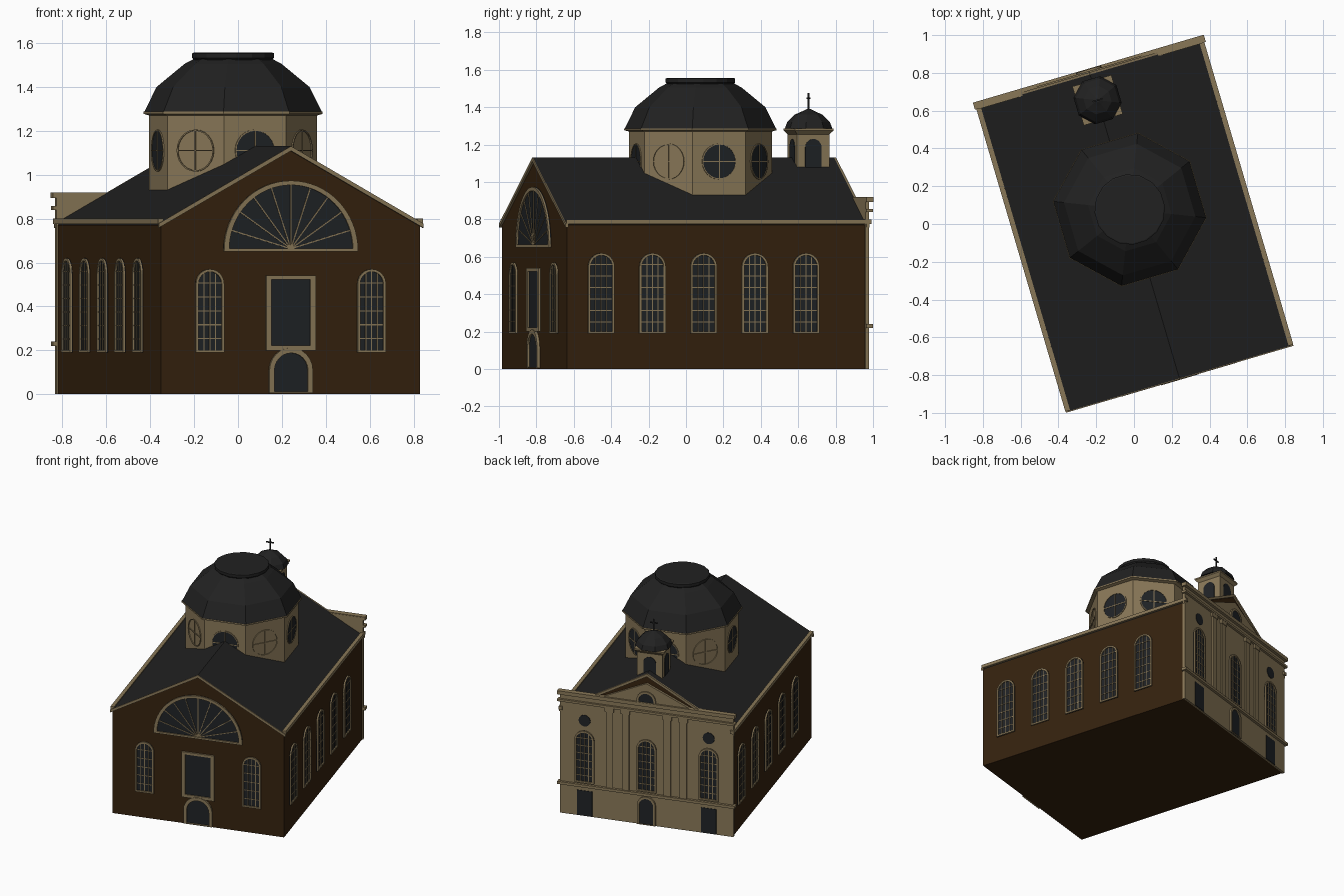
import bpy, bmesh
from math import sin, cos, pi, radians, sqrt
from mathutils import Matrix, Vector

cube = bpy.data.objects.get("Cube")
if cube:
    bpy.data.objects.remove(cube)

TURN = Matrix.Rotation(radians(16.4), 4, 'Z')   # the building stands at an angle


def material(name, rgb):
    m = bpy.data.materials.new(name)
    m.use_nodes = True
    m.diffuse_color = (*rgb, 1)
    m.node_tree.nodes["Principled BSDF"].inputs["Base Color"].default_value = (*rgb, 1)
    return m


STONE = material("tan stone", (0.25, 0.187, 0.097))
BRICK = material("brown brick", (0.036, 0.016, 0.0045))
ROOF = material("dark roof", (0.0155, 0.0155, 0.0155))
GLASS = material("dark glass", (0.014, 0.0165, 0.019))

parts = {}   # part name -> (bmesh, material)


def add(name, mat, verts, faces):
    bm = parts.setdefault(name, (bmesh.new(), mat))[0]
    vs = [bm.verts.new(TURN @ Vector(v)) for v in verts]
    for f in faces:
        bm.faces.new([vs[i] for i in f])


def wall(deg, dist, v=0):
    """Plane whose normal points to deg: maps (sideways, up, outward)."""
    a = radians(deg)
    n, s = Vector((cos(a), sin(a), 0)), Vector((-sin(a), cos(a), 0))
    return lambda p, q, d: Vector((0, v, q)) + s * p + n * (dist + d)


def plate(name, mat, w, pts, d0, d1):
    n = len(pts)
    verts = [w(p, q, d) for d in (d0, d1) for p, q in pts]
    faces = [range(n), range(n, 2 * n)]
    faces += [(i, (i + 1) % n, n + (i + 1) % n, n + i) for i in range(n)]
    add(name, mat, verts, faces)


def rect(p0, p1, q0, q1):
    return [(p0, q0), (p1, q0), (p1, q1), (p0, q1)]


def bar(name, mat, w, p0, p1, q0, q1, d0, d1):
    plate(name, mat, w, rect(p0, p1, q0, q1), d0, d1)


def band(name, mat, w, outer, inner, d0, d1):
    n = len(outer)
    verts = [w(p, q, d) for d in (d0, d1) for ring in (outer, inner) for p, q in ring]
    faces = []
    for i in range(n):
        j = (i + 1) % n
        for a, b in ((0, 1), (2, 3), (0, 2), (1, 3)):
            faces.append((a * n + i, a * n + j, b * n + j, b * n + i))
    add(name, mat, verts, faces)


def arch(c, r, z0, top, steps=12):
    arc = [(c + r * cos(pi * i / steps), top - r + r * sin(pi * i / steps)) for i in range(steps + 1)]
    return [(c - r, z0), (c + r, z0)] + arc


def circle(c, z, r, n=24):
    return [(c + r * cos(2 * pi * i / n), z + r * sin(2 * pi * i / n)) for i in range(n)]


def lathe(name, mat, profile, n, v):
    """Polygonal turned solid with flat sides towards the main axes."""
    verts = [(r * cos(2 * pi * (i + .5) / n), v + r * sin(2 * pi * (i + .5) / n), z)
             for r, z in profile for i in range(n)]
    last = (len(profile) - 1) * n
    faces = [range(n), range(last, last + n)]
    faces += [(k * n + i, k * n + (i + 1) % n, (k + 1) * n + (i + 1) % n, (k + 1) * n + i)
              for k in range(len(profile) - 1) for i in range(n)]
    add(name, mat, verts, faces)


def window(name, w, c, r, z0, top, cols=4, rows=7):
    """Round-headed window with frame and glazing bars."""
    t, b = 0.012, 0.0025
    plate(name + "_glass", GLASS, w, arch(c, r, z0, top), -.01, .003)
    band(name + "_frames", STONE, w, arch(c, r, z0, top), arch(c, r - t, z0 + t, top - t), -.01, .011)
    r -= t
    spring = top - t - r
    for i in range(1, cols):
        x = -r + 2 * r * i / cols
        bar(name + "_bars", STONE, w, c + x - b, c + x + b, z0, spring + sqrt(r * r - x * x), 0, .006)
    for i in range(1, rows):
        z = z0 + (top - z0) * i / rows
        h = sqrt(r * r - max(0, z - spring) ** 2)
        bar(name + "_bars", STONE, w, c - h, c + h, z - b, z + b, 0, .006)


front, back = wall(-90, .845), wall(90, .838)
right, left = wall(0, .615), wall(180, .615)
axis = wall(-90, 0)

# Brick body with gables, and the roof
plate("brick_walls", BRICK, axis, [(-.615, 0), (.615, 0), (.615, .77), (0, 1.114), (-.615, .77)], -.825, .845)
plate("roof", ROOF, axis, [(-.612, .787), (0, 1.13), (.612, .787), (.612, .77), (0, 1.113), (-.612, .77)], -.825, .852)
for end in (wall(-90, .845), wall(90, .825)):
    plate("gable_trim", STONE, end, [(-.628, .778), (0, 1.13), (.628, .778), (.628, .758), (0, 1.109), (-.628, .758)], -.005, .012)
for side in (left, right):
    bar("eaves_cornice", STONE, side, -.85, .85, .776, .8, -.012, .014)

# Five tall windows on each long side
for k in range(5):
    for name, w in (("right_side_window", right), ("left_side_window", left)):
        window(name, w, -.655 + .2855 * k, .073, .19, .62)

# Front: windows, framed panel, arched door and fan light
for c in (-.384, .384):
    window("front_window", front, c, .067, .19, .57, 4, 6)
plate("front_panel", GLASS, front, rect(-.1, .1, .21, .53), -.01, .004)
band("front_panel_frame", STONE, front, rect(-.117, .117, .2, .54), rect(-.092, .092, .222, .522), -.01, .012)
plate("front_door", GLASS, front, arch(0, .09, .005, .195), -.01, .005)
band("front_door_frame", STONE, front, arch(0, .103, .005, .212), arch(0, .08, .012, .188), -.01, .015)
fan, hub = .318, .655
plate("fan_light_glass", GLASS, front, arch(0, fan, hub, hub + fan, 32), -.01, .004)
band("fan_light_frame", STONE, front, arch(0, fan, hub - .004, hub + fan, 32),
     arch(0, fan - .024, hub + .01, hub + fan - .02, 32), -.01, .013)
for i in range(1, 10):
    a = pi * i / 10
    dx, dz, b = cos(a), sin(a), .0028
    plate("fan_light_bars", STONE, front,
          [(-dz * b, hub + .008 + dx * b), (dz * b, hub + .008 - dx * b),
           (dx * .3 + dz * b, hub + dz * .3 - dx * b), (dx * .3 - dz * b, hub + dz * .3 + dx * b)], 0, .008)

# Stone back facade with mouldings and pilasters
bar("back_facade", STONE, back, -.622, .622, 0, .915, -.022, 0)
for z0, z1, out in ((.22, .24, .018), (.84, .857, .016), (.893, .92, .019)):
    bar("facade_mouldings", STONE, back, -.637, .637, z0, z1, -.02, out)
for u in (-.265, -.15, .15, .265):
    bar("facade_pilasters", STONE, back, u - .025, u + .025, .24, .82, 0, .01)
    bar("facade_pilasters", STONE, back, u - .032, u + .032, .81, .84, 0, .014)
plate("facade_pediment", STONE, back, [(-.33, .91), (.33, .91), (0, 1.06)], -.015, .006)
plate("pediment_lunette", GLASS, back, arch(0, .055, .92, .99), 0, .012)
band("pediment_lunette_frame", STONE, back, arch(0, .068, .92, 1.003), arch(0, .053, .922, .988), 0, .016)
for c in (-.445, 0, .445):
    window("facade_window", back, c, .07, .25, .64, 4, 7)
    if c:
        plate("facade_round_windows", GLASS, back, circle(c, .715, .042), -.01, .004)
        plate("facade_side_doors", GLASS, back, rect(c - .055, c + .055, .003, .19), -.01, .004)
plate("facade_main_door", GLASS, back, arch(0, .052, .003, .2), -.01, .006)
band("facade_main_door_frame", STONE, back, arch(0, .066, .003, .214), arch(0, .05, .006, .198), -.01, .014)

# Eight-sided drum with dome and cap
MID = .08
lathe("drum", STONE, [(.385, .85), (.385, 1.27), (.41, 1.277), (.41, 1.287)], 8, MID)
lathe("dome", ROOF, [(.407, 1.286), (.35, 1.4), (.222, 1.505), (.175, 1.53)], 8, MID)
lathe("dome_cap", ROOF, [(.175, 1.52), (.187, 1.532), (.187, 1.553), (.18, 1.556)], 16, MID)
for deg in range(0, 360, 45):
    w = wall(deg, .3557, MID)
    if deg not in (135, 225, 315):   # three of the round openings are blind
        plate("drum_window_glass", GLASS, w, circle(0, 1.11, .092), -.01, .003)
    band("drum_window_rings", STONE, w, circle(0, 1.11, .096), circle(0, 1.11, .09), -.01, .006)
    bar("drum_window_bars", STONE, w, -.003, .003, 1.02, 1.2, 0, .006)
    bar("drum_window_bars", STONE, w, -.09, .09, 1.107, 1.113, 0, .006)

# Small square bell turret with arched openings, dome and cross
TOWER = .683
lathe("turret", STONE, [(.127, 1.04), (.127, 1.255), (.152, 1.275), (.152, 1.286)], 4, TOWER)
for deg in range(0, 360, 90):
    w = wall(deg, .0898, TOWER)
    plate("turret_openings", GLASS, w, arch(0, .045, 1.07, 1.23), -.01, .003)
lathe("turret_dome", ROOF, [(.128, 1.285), (.115, 1.32), (.075, 1.36), (.03, 1.38), (.01, 1.39)], 8, TOWER)
mast = wall(-90, 0, TOWER)
bar("turret_cross", ROOF, mast, -.004, .004, 1.38, 1.475, -.004, .004)
bar("turret_cross", ROOF, mast, -.027, .027, 1.443, 1.451, -.004, .004)

# Turn the collected parts into objects
for name, (bm, mat) in parts.items():
    bmesh.ops.recalc_face_normals(bm, faces=bm.faces)
    mesh = bpy.data.meshes.new(name)
    bm.to_mesh(mesh)
    bm.free()
    mesh.materials.append(mat)
    bpy.context.collection.objects.link(bpy.data.objects.new(name, mesh))
